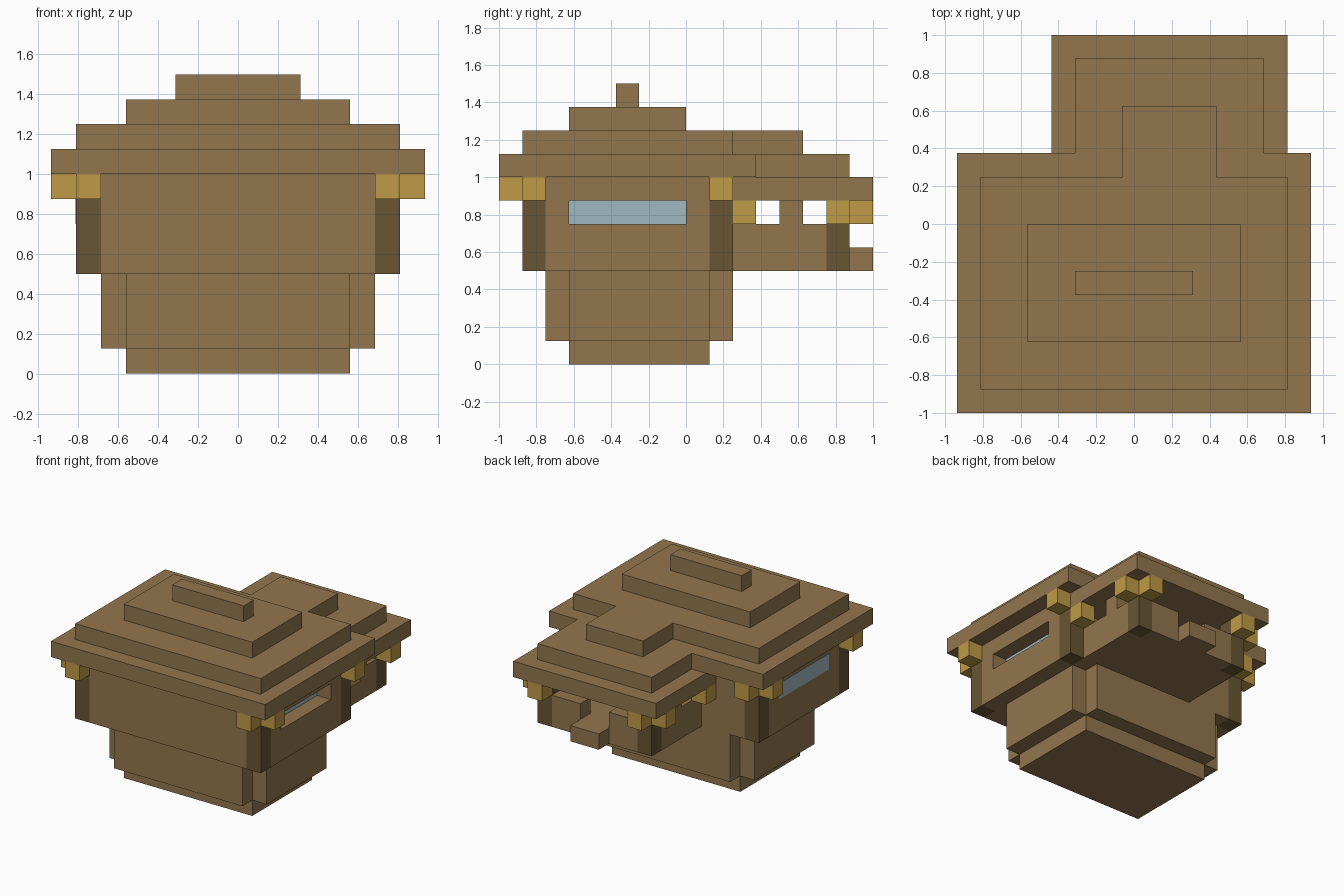
import bpy, bmesh

cube = bpy.data.objects.get("Cube")
if cube:
    bpy.data.objects.remove(cube, do_unlink=True)

U = 0.125  # one block


def material(name, rgb):
    m = bpy.data.materials.new(name)
    m.use_nodes = True
    col = (*rgb, 1.0)
    m.diffuse_color = col
    m.node_tree.nodes["Principled BSDF"].inputs["Base Color"].default_value = col
    return m


WOOD = material("brown_wood", (0.288, 0.181, 0.076))
DARK = material("dark_timber", (0.138, 0.091, 0.034))
GOLD = material("golden_bracket", (0.515, 0.328, 0.061))
GLASS = material("blue_glass", (0.342, 0.479, 0.533))


def slab(name, outline, z0, z1, mat):
    """Extrude a counter-clockwise outline, all in blocks."""
    bm = bmesh.new()
    base = bm.faces.new([bm.verts.new((x * U, y * U, z0 * U)) for x, y in outline])
    top = bmesh.ops.extrude_face_region(bm, geom=[base])["geom"]
    bmesh.ops.translate(bm, vec=(0, 0, (z1 - z0) * U),
                        verts=[g for g in top if isinstance(g, bmesh.types.BMVert)])
    bmesh.ops.recalc_face_normals(bm, faces=bm.faces)
    me = bpy.data.meshes.new(name)
    bm.to_mesh(me)
    bm.free()
    me.materials.append(mat)
    ob = bpy.data.objects.new(name, me)
    bpy.context.collection.objects.link(ob)
    return ob


def rect(x0, x1, y0, y1):
    return [(x0, y0), (x1, y0), (x1, y1), (x0, y1)]


def box(name, x0, x1, y0, y1, z0, z1, mat=WOOD):
    return slab(name, rect(x0, x1, y0, y1), z0, z1, mat)


def notched(x0, x1, y0, y1):
    """Rectangle with one block missing at each corner."""
    a, b, c, d = x0 + 1, x1 - 1, y0 + 1, y1 - 1
    return [(a, y0), (b, y0), (b, c), (x1, c), (x1, d), (b, d),
            (b, y1), (a, y1), (a, d), (x0, d), (x0, c), (a, c)]


def tee(x0, x1, y0, y1, wx0, wx1, wy):
    """Rectangle with a wing reaching back to wy."""
    return [(x0, y0), (x1, y0), (x1, y1), (wx1, y1), (wx1, wy),
            (wx0, wy), (wx0, y1), (x0, y1)]


# Foundation and lower storey
box("foundation", -4.5, 4.5, -5, 1, 0, 1)
slab("lower_storey", notched(-5.5, 5.5, -6, 2), 1, 4, WOOD)

# Upper storey with a recessed side window
body = slab("upper_storey", notched(-6.5, 6.5, -7, 2), 4, 8, WOOD)
cutter = box("window_cutter", 5.5, 7, -5, 0, 6, 7)
cutter.hide_render = True
cutter.hide_set(True)
cut = body.modifiers.new("window_recess", "BOOLEAN")
cut.object = cutter
cut.solver = "EXACT"
box("right_window_pane", 5.5, 5.55, -5, 0, 6, 7, GLASS)
box("left_window_pane", -6.52, -6.45, -5, 0, 6, 7, GLASS)

# Corner posts of the house with their eave brackets
for s, side in ((1, "right"), (-1, "left")):
    x0, x1 = sorted((s * 5.5, s * 6.5))
    bx0, bx1 = sorted((s * 6.5, s * 7.5))
    for y, d, end in ((-7, -1, "front"), (1, 1, "back")):
        tag = f"{end}_{side}"
        box(f"{tag}_post", x0, x1, y, y + 1, 4, 8, DARK)
        box(f"{tag}_side_bracket", bx0, bx1, y, y + 1, 7, 8, GOLD)
        if not (end == "back" and side == "right"):  # wing roof takes this place
            box(f"{tag}_end_bracket", x0, x1, y + d, y + d + 1, 7, 8, GOLD)

# Porch wing: floor with doorstep, half walls, posts and brackets
C = 1.5  # wing centre line
slab("porch_floor", tee(C - 3, C + 3, 2, 6, C - 1, C + 1, 8), 4, 5, WOOD)
for s, side in ((1, "right"), (-1, "left")):
    def span(a, b):
        return sorted((C + s * a, C + s * b))
    box(f"porch_{side}_wall", *span(3, 4), 2, 6, 4, 6)
    box(f"porch_{side}_mullion", *span(3, 4), 4, 5, 6, 7)
    box(f"porch_{side}_back_wall", *span(1, 3), 6, 7, 4, 6)
    box(f"porch_{side}_post", *span(3, 4), 6, 7, 4, 7, DARK)
    box(f"porch_{side}_inner_bracket", *span(4, 5), 2, 3, 6, 7, GOLD)
    box(f"porch_{side}_outer_bracket", *span(4, 5), 6, 7, 6, 7, GOLD)
    box(f"porch_{side}_end_bracket", *span(3, 4), 7, 8, 6, 7, GOLD)

# Stepped roof
box("porch_eave", C - 5, C + 5, 2, 8, 7, 8)
slab("roof_eave", tee(-7.5, 7.5, -8, 3, C - 4, C + 4, 7), 8, 9, WOOD)
slab("roof_middle", tee(-6.5, 6.5, -7, 2, C - 2, C + 2, 5), 9, 10, WOOD)
box("roof_upper", -4.5, 4.5, -5, 0, 10, 11)
box("roof_ridge", -2.5, 2.5, -3, -2, 11, 12)
